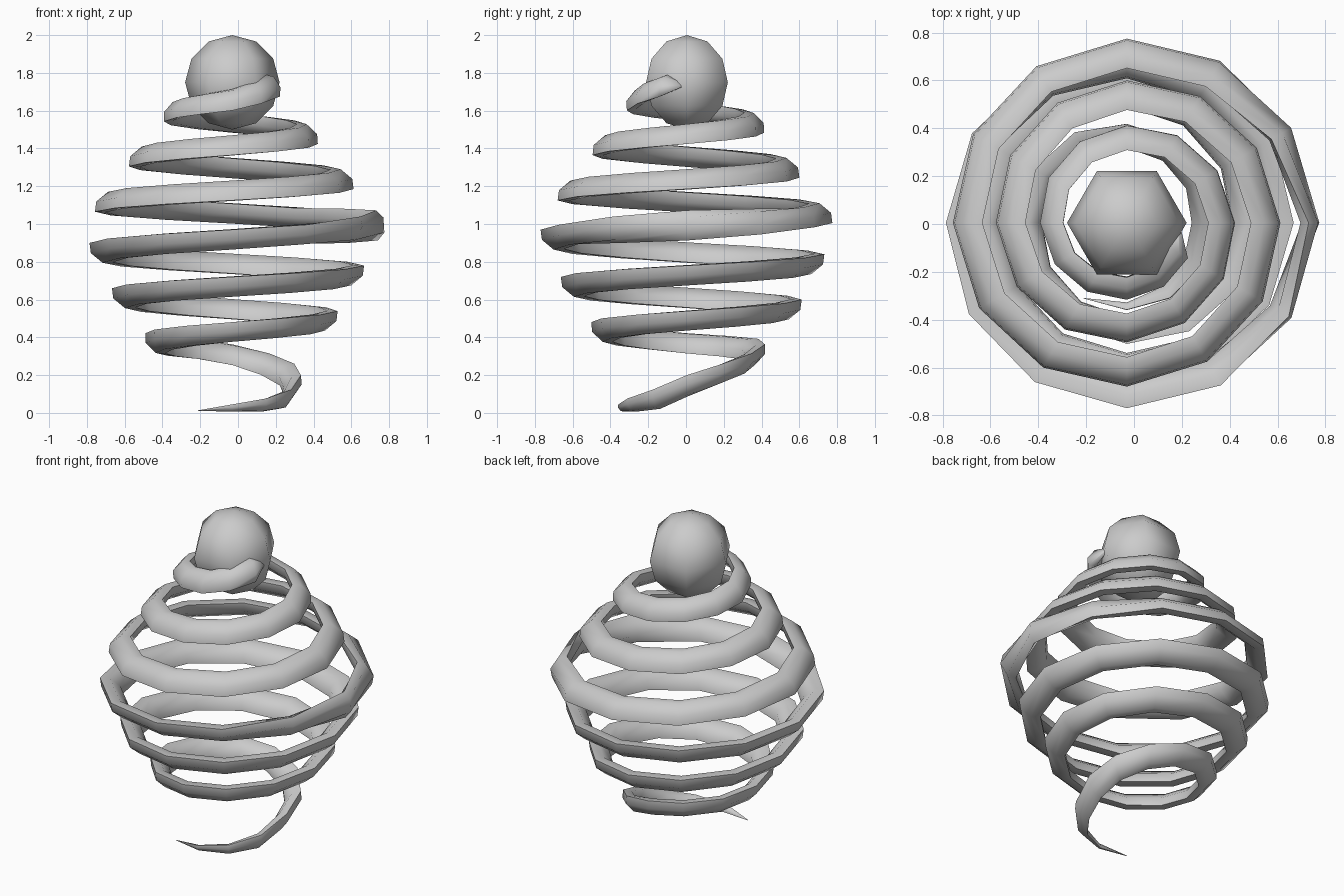
import bpy, bmesh, math

if "Cube" in bpy.data.objects:
    bpy.data.objects.remove(bpy.data.objects["Cube"])

AXIS_X, AXIS_Y = -0.03, 0.005


def lerp_keys(keys, v):
    if v <= keys[0][0]:
        return keys[0][1]
    for (a, fa), (b, fb) in zip(keys, keys[1:]):
        if v <= b:
            return fa + (fb - fa) * (v - a) / (b - a)
    return keys[-1][1]


# Coil path: height and thickness by step (30 degrees each), outer radius and tilt by height
STEPS = 76
HEIGHT = [(0, .012), (1, .025), (2, .04), (3, .07), (4, .14), (5, .20), (6, .255),
          (7, .305), (8, .335), (9, .35), (10, .365), (34, .845), (37, .915), (40, .993),
          (43, 1.06), (73, 1.66), (75, 1.735), (76, 1.74)]
SIZE = [(0, .02), (1, .3), (2, .55), (3, .8), (4, .9), (20, 1), (60, 1), (70, .9), (75, .9),
        (76, .05)]
OUTER = [(0, .365), (.13, .365), (.30, .41), (.43, .51), (.54, .605), (.73, .70), (.84, .755),
         (.915, .775), (.993, .805), (1.06, .77), (1.25, .635), (1.47, .46), (1.65, .325),
         (1.735, .295), (1.74, .22)]
TILT = [(.2, .65), (.5, .88), (.95, .88), (1.03, -.88), (1.4, -.88), (1.7, -.64)]
# Flattened section: (along the coil's outline, outward)
SECTION = [(-.08, -.005), (-.04, .032), (.04, .032), (.08, -.005), (.04, -.042), (-.04, -.042)]

bm = bmesh.new()
rings = []
for i in range(STEPS + 1):
    ang = math.radians(240 + 30 * i)
    z0, s = lerp_keys(HEIGHT, i), lerp_keys(SIZE, i)
    tilt = lerp_keys(TILT, z0)
    sn, cs = math.sin(tilt), math.cos(tilt)
    r0 = lerp_keys(OUTER, z0) - s * max(t * sn + n * cs for t, n in SECTION)
    ring = []
    for t, n in SECTION:
        r = r0 + s * (t * sn + n * cs)
        z = z0 + s * (t * cs - n * sn)
        ring.append(bm.verts.new((AXIS_X + r * math.cos(ang),
                                  AXIS_Y + r * math.sin(ang), max(z, 0))))
    rings.append(ring)
n = len(SECTION)
for a, b in zip(rings, rings[1:]):
    for k in range(n):
        bm.faces.new((a[k], a[(k + 1) % n], b[(k + 1) % n], b[k]))
bm.faces.new(rings[0])
bm.faces.new(rings[-1])
bmesh.ops.recalc_face_normals(bm, faces=bm.faces)
mesh = bpy.data.meshes.new("spiral_coil")
bm.to_mesh(mesh)
bm.free()
coil = bpy.data.objects.new("spiral_coil", mesh)
bpy.context.collection.objects.link(coil)

# Ball on top
bpy.ops.mesh.primitive_uv_sphere_add(segments=6, ring_count=6, radius=0.25,
                                     location=(AXIS_X, AXIS_Y, 1.75))
ball = bpy.context.object
ball.name = "top_ball"
# Vertices of the hexagon must point along x
first = max(ball.data.vertices, key=lambda v: v.co.x)
ball.rotation_euler.z = -math.atan2(first.co.y, first.co.x)

for ob in (coil, ball):
    bpy.ops.object.select_all(action='DESELECT')
    ob.select_set(True)
    bpy.context.view_layer.objects.active = ob
    bpy.ops.object.shade_smooth_by_angle(angle=math.radians(80))
